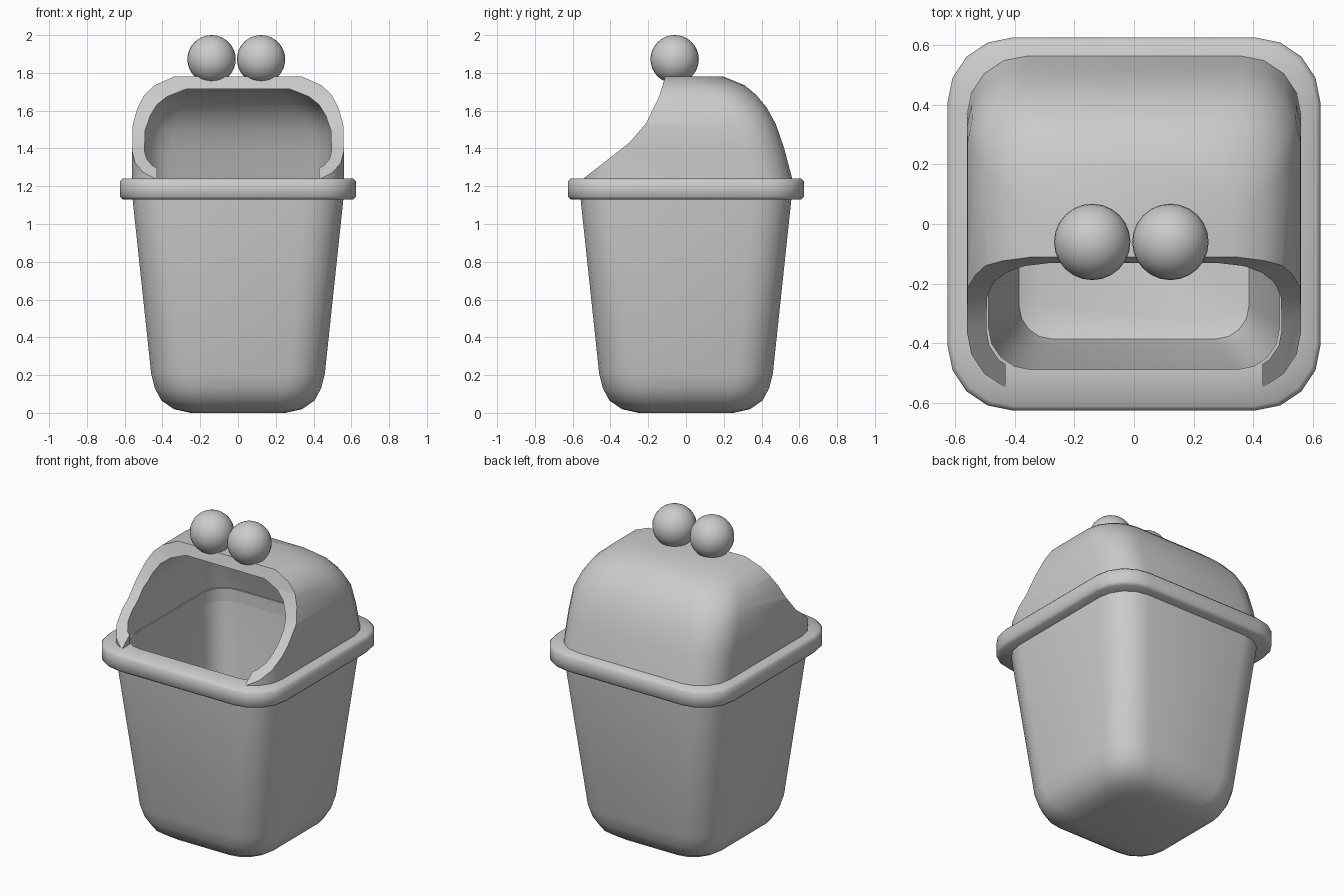
import bpy, bmesh
from math import sin, cos, pi

if "Cube" in bpy.data.objects:
    bpy.data.objects.remove(bpy.data.objects["Cube"])


def rounded_rect(hx, y0, y1, r, z, n=4):
    """Rounded rectangle outline at height z, n segments per corner."""
    pts = []
    corners = [(hx - r, y1 - r), (r - hx, y1 - r), (r - hx, y0 + r), (hx - r, y0 + r)]
    for q, (cx, cy) in enumerate(corners):
        for i in range(n + 1):
            a = pi / 2 * (q + i / n)
            pts.append((cx + r * cos(a), cy + r * sin(a), z))
    return pts


def finish(obj, angle=40):
    bpy.ops.object.select_all(action='DESELECT')
    obj.select_set(True)
    bpy.context.view_layer.objects.active = obj
    bpy.ops.object.shade_smooth_by_angle(angle=angle * pi / 180)


def mesh_object(name, bm):
    bmesh.ops.recalc_face_normals(bm, faces=bm.faces)
    me = bpy.data.meshes.new(name)
    bm.to_mesh(me)
    bm.free()
    obj = bpy.data.objects.new(name, me)
    bpy.context.collection.objects.link(obj)
    return obj


def loft(name, rings, closed=False):
    """Skin a list of outlines; cap the ends unless the rings close on themselves."""
    bm = bmesh.new()
    loops = [[bm.verts.new(p) for p in ring] for ring in rings]
    pairs = list(zip(loops, loops[1:]))
    if closed:
        pairs.append((loops[-1], loops[0]))
    else:
        bm.faces.new(loops[0])
        bm.faces.new(loops[-1])
    for a, b in pairs:
        n = len(a)
        for i in range(n):
            j = (i + 1) % n
            bm.faces.new((a[i], a[j], b[j], b[i]))
    return mesh_object(name, bm)


def square(h, z, r):
    return rounded_rect(h, -h, h, r, z)


def prism(name, profile, hx):
    """Extrude a (y, z) profile across x."""
    return loft(name, [[(x, y, z) for y, z in profile] for x in (-hx, hx)])


def cut(obj, cutter):
    mod = obj.modifiers.new("cut", 'BOOLEAN')
    mod.operation = 'DIFFERENCE'
    mod.solver = 'EXACT'
    mod.object = cutter
    bpy.context.view_layer.objects.active = obj
    bpy.ops.object.modifier_apply(modifier=mod.name)
    bpy.data.objects.remove(cutter)


# Hollow tapered bin: outside from the base up, then down the inside
bin_profile = [(0.25, 0.005, 0.14), (0.34, 0.02, 0.16), (0.405, 0.065, 0.18),
               (0.44, 0.13, 0.19), (0.46, 0.21, 0.19), (0.56, 1.15, 0.2),
               (0.56, 1.2, 0.2), (0.49, 1.2, 0.14), (0.41, 0.2, 0.12),
               (0.385, 0.1, 0.11), (0.33, 0.075, 0.1)]
bin_profile[0] = (0.25, 0.0, 0.14)
finish(loft("bin_body", [square(*p) for p in bin_profile]), 50)

# Rim band with softened outer edges
rim_profile = [(0.487, 1.13, 0.14), (0.61, 1.13, 0.21), (0.625, 1.145, 0.22),
               (0.625, 1.225, 0.22), (0.61, 1.24, 0.21), (0.487, 1.24, 0.14)]
finish(loft("rim", [square(*p) for p in rim_profile], closed=True), 50)

# Hood shell: (half width, back depth, height), outside down then inside up
hood_profile = [(0.34, 0.20, 1.78), (0.44, 0.31, 1.735), (0.495, 0.41, 1.64 + 0.04),
                (0.53, 0.425, 1.62), (0.557, 0.475, 1.53), (0.56, 0.52, 1.4),
                (0.56, 0.565, 1.23)]
hood_profile[2] = (0.495, 0.37, 1.685)
wall = 0.065
outer = [rounded_rect(hx, -0.56, yb, 0.2, z) for hx, yb, z in hood_profile]
inner = [rounded_rect(hx - wall, -0.56 + wall, yb - wall, 0.14, 1.23 + (z - 1.23) * 0.88)
         for hx, yb, z in reversed(hood_profile)]
hood = loft("hood", outer + inner)

# Swept front opening of the hood, and clearance for its lower lip
cut(hood, prism("opening_cutter", [(-0.8, 1.05), (-0.55, 1.235), (-0.3, 1.43), (-0.21, 1.535),
                                   (-0.14, 1.68), (-0.11, 1.78), (-0.1, 1.9), (-0.8, 1.9)], 0.8))
cut(hood, prism("lip_cutter", [(-0.7, 1.1), (-0.44, 1.1), (-0.44, 1.4), (-0.7, 1.4)], 0.43))
finish(hood)

# Two ball eyes on top
for name, x in (("eye_left", -0.14), ("eye_right", 0.122)):
    bpy.ops.mesh.primitive_uv_sphere_add(segments=24, ring_count=16, radius=0.128,
                                         location=(x, -0.06, 1.872))
    eye = bpy.context.object
    eye.name = name
    finish(eye)
